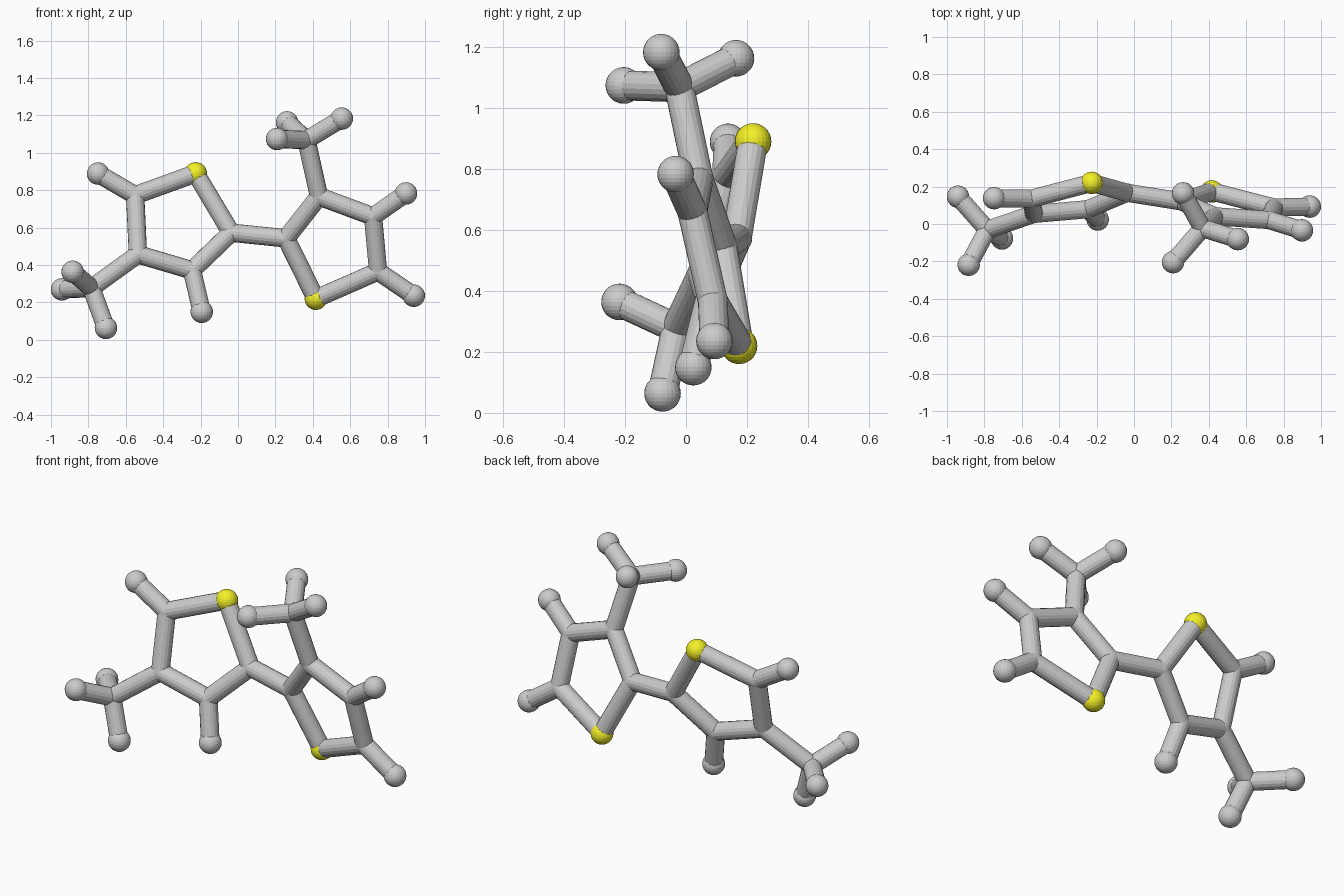
import bpy
from mathutils import Vector

if "Cube" in bpy.data.objects:
    bpy.data.objects.remove(bpy.data.objects["Cube"])

BALL_R, STICK_R = 0.06, 0.049

yellow = bpy.data.materials.new("yellow")
yellow.diffuse_color = (0.9, 0.88, 0.02, 1)
yellow.use_nodes = True
yellow.node_tree.nodes["Principled BSDF"].inputs["Base Color"].default_value = yellow.diffuse_color

# Joint positions, named by side and role
P = {
    # left ring
    "left_tip": (-0.226, 0.22, 0.89), "left_inner": (-0.037, 0.167, 0.573),
    "left_low": (-0.246, 0.079, 0.372), "left_outer": (-0.535, 0.054, 0.457),
    "left_high": (-0.55, 0.135, 0.773), "left_branch": (-0.784, -0.031, 0.277),
    # right ring
    "right_tip": (0.416, 0.174, 0.22), "right_inner": (0.257, 0.12, 0.543),
    "right_high": (0.433, 0.041, 0.767), "right_outer": (0.722, 0.021, 0.66),
    "right_low": (0.749, 0.088, 0.366), "right_branch": (0.366, -0.022, 1.068),
}
RING_L = ["left_tip", "left_inner", "left_low", "left_outer", "left_high"]
RING_R = ["right_tip", "right_inner", "right_high", "right_outer", "right_low"]

# Free end balls attached to each joint
ENDS = {
    "left_high": [(-0.748, 0.138, 0.889)],
    "left_low": [(-0.194, 0.024, 0.15)],
    "left_branch": [(-0.706, -0.077, 0.064), (-0.884, -0.218, 0.364), (-0.941, 0.146, 0.27)],
    "right_outer": [(0.898, -0.034, 0.783)],
    "right_low": [(0.94, 0.093, 0.236)],
    "right_branch": [(0.555, -0.081, 1.183), (0.262, 0.164, 1.163), (0.209, -0.204, 1.074)],
}


def ball(name, pos, r, mat=None):
    bpy.ops.mesh.primitive_uv_sphere_add(segments=24, ring_count=14, radius=r, location=pos)
    ob = bpy.context.object
    ob.name = name
    if mat:
        ob.data.materials.append(mat)


def stick(name, a, b):
    a, b = Vector(a), Vector(b)
    d = b - a
    bpy.ops.mesh.primitive_cylinder_add(vertices=18, radius=STICK_R, depth=d.length,
                                        location=(a + b) / 2)
    ob = bpy.context.object
    ob.name = name
    ob.rotation_euler = d.to_track_quat('Z', 'Y').to_euler()


# Joints: yellow balls at the ring tips, small grey balls elsewhere
for name, pos in P.items():
    if name.endswith("tip"):
        ball(name + "_ball", pos, BALL_R, yellow)
    else:
        ball(name + "_joint", pos, STICK_R + 0.001)

# Ring sticks, the bridge and the two branches
links = [(r[i], r[(i + 1) % 5]) for r in (RING_L, RING_R) for i in range(5)]
links += [("left_inner", "right_inner"), ("left_outer", "left_branch"),
          ("right_high", "right_branch")]
for a, b in links:
    stick(f"stick_{a}_to_{b}", P[a], P[b])

# End sticks and end balls
for name, ends in ENDS.items():
    for i, e in enumerate(ends):
        stick(f"{name}_end_stick_{i}", P[name], e)
        ball(f"{name}_end_ball_{i}", e, BALL_R)
